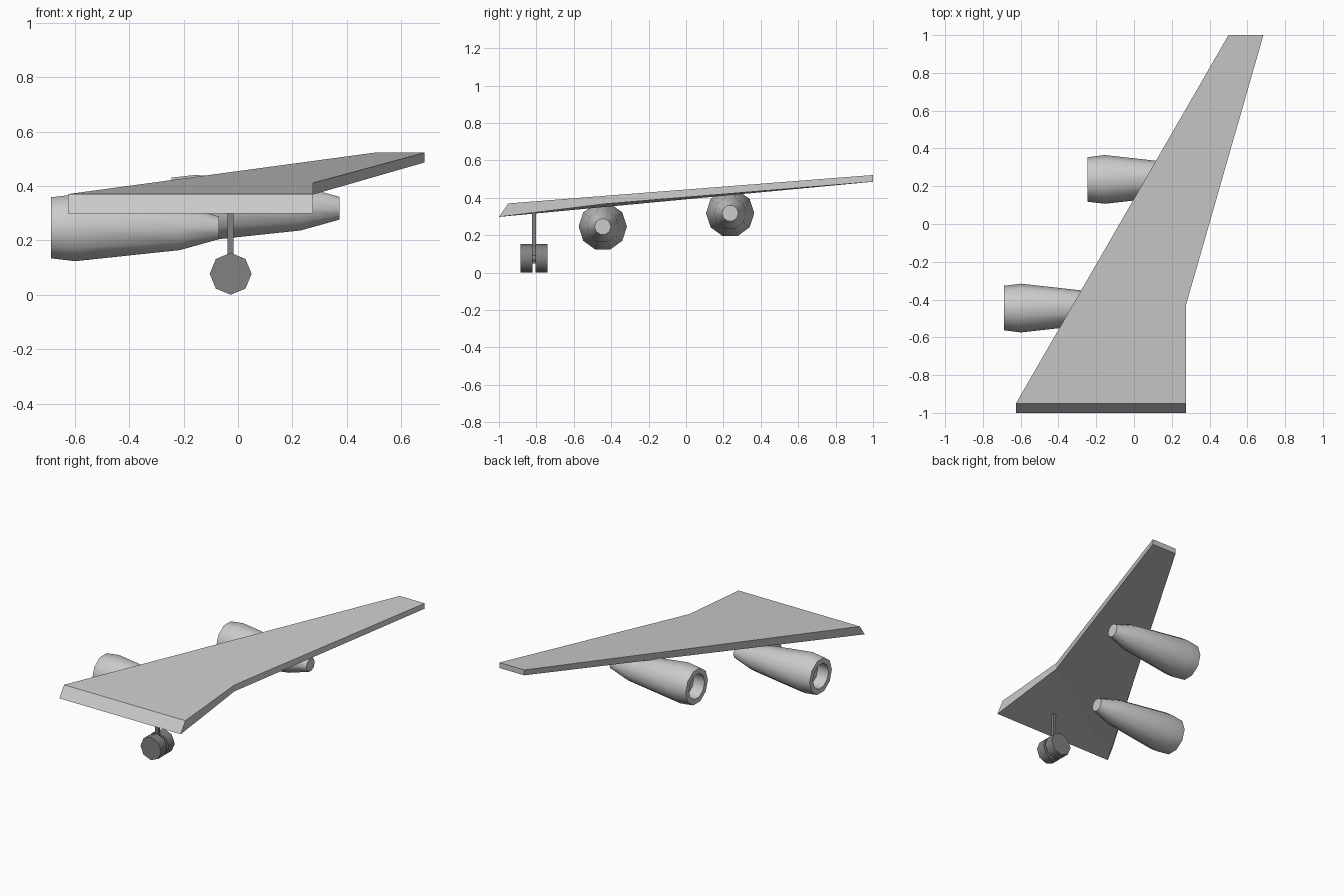
import bpy, bmesh, math

if "Cube" in bpy.data.objects:
    bpy.data.objects.remove(bpy.data.objects["Cube"])

dark = bpy.data.materials.new("dark_grey")
dark.diffuse_color = (0.22, 0.22, 0.22, 1)
dark.use_nodes = True
dark.node_tree.nodes["Principled BSDF"].inputs["Base Color"].default_value = dark.diffuse_color


def make_object(name, verts, faces, smooth=None, mat=None):
    mesh = bpy.data.meshes.new(name)
    bm = bmesh.new()
    vs = [bm.verts.new(v) for v in verts]
    for f in faces:
        bm.faces.new([vs[i] for i in f])
    bmesh.ops.recalc_face_normals(bm, faces=bm.faces)
    bm.to_mesh(mesh)
    bm.free()
    ob = bpy.data.objects.new(name, mesh)
    bpy.context.collection.objects.link(ob)
    if mat:
        mesh.materials.append(mat)
    if smooth:
        bpy.ops.object.select_all(action='DESELECT')
        ob.select_set(True)
        bpy.context.view_layer.objects.active = ob
        bpy.ops.object.shade_smooth_by_angle(angle=math.radians(smooth))
    return ob


def lathe(name, profile, sides, center, axis, smooth, mat=None):
    """Rings of (distance along axis, radius), capped at both ends."""
    verts = []
    for d, r in profile:
        for i in range(sides):
            a = 2 * math.pi * i / sides
            u, w = r * math.cos(a), r * math.sin(a)
            off = (d, u, w) if axis == 'X' else (u, d, w)
            verts.append([c + o for c, o in zip(center, off)])
    n = len(profile)
    faces = [(k * sides + i, k * sides + (i + 1) % sides,
              (k + 1) * sides + (i + 1) % sides, (k + 1) * sides + i)
             for k in range(n - 1) for i in range(sides)]
    faces += [range(sides), range((n - 1) * sides, n * sides)]
    return make_object(name, verts, faces, smooth, mat)


# swept wing: top outline, then bottom outline
top = [(-0.625, -0.95, 0.37), (0.275, -0.95, 0.37), (0.275, -0.43, 0.411),
       (0.685, 1, 0.522), (0.5, 1, 0.522)]
bottom = [(-0.625, -1, 0.298), (0.275, -1, 0.298), (0.275, -0.43, 0.368),
          (0.685, 1, 0.486), (0.5, 1, 0.486)]
make_object("wing", top + bottom,
            [(0, 1, 2), (0, 2, 3, 4), (5, 6, 7), (5, 7, 8, 9)]
            + [(i, (i + 1) % 5, 5 + (i + 1) % 5, 5 + i) for i in range(5)])

# engines with recessed intakes
engine = [(0.08, 0.083), (0, 0.083), (0, 0.118), (0.09, 0.129),
          (0.475, 0.086), (0.618, 0.044)]
for name, pos in (("inner_engine", (-0.688, -0.445, 0.246)),
                  ("outer_engine", (-0.245, 0.236, 0.318))):
    lathe(name, engine, 10, pos, 'X', 40)

# landing gear: two wheels, axle and strut
gx, gy, gz = -0.027, -0.813, 0.077
for name, y in (("front_wheel", gy - 0.04), ("rear_wheel", gy + 0.04)):
    lathe(name, [(-0.032, 0.077), (0.032, 0.077)], 8, (gx, y, gz), 'Y', 50, dark)
lathe("axle", [(-0.03, 0.02), (0.03, 0.02)], 8, (gx, gy, gz), 'Y', 50, dark)
bpy.ops.mesh.primitive_cube_add(size=1, location=(gx, gy, 0.19))
strut = bpy.context.object
strut.name = "gear_strut"
strut.scale = (0.022, 0.02, 0.28)
strut.data.materials.append(dark)
